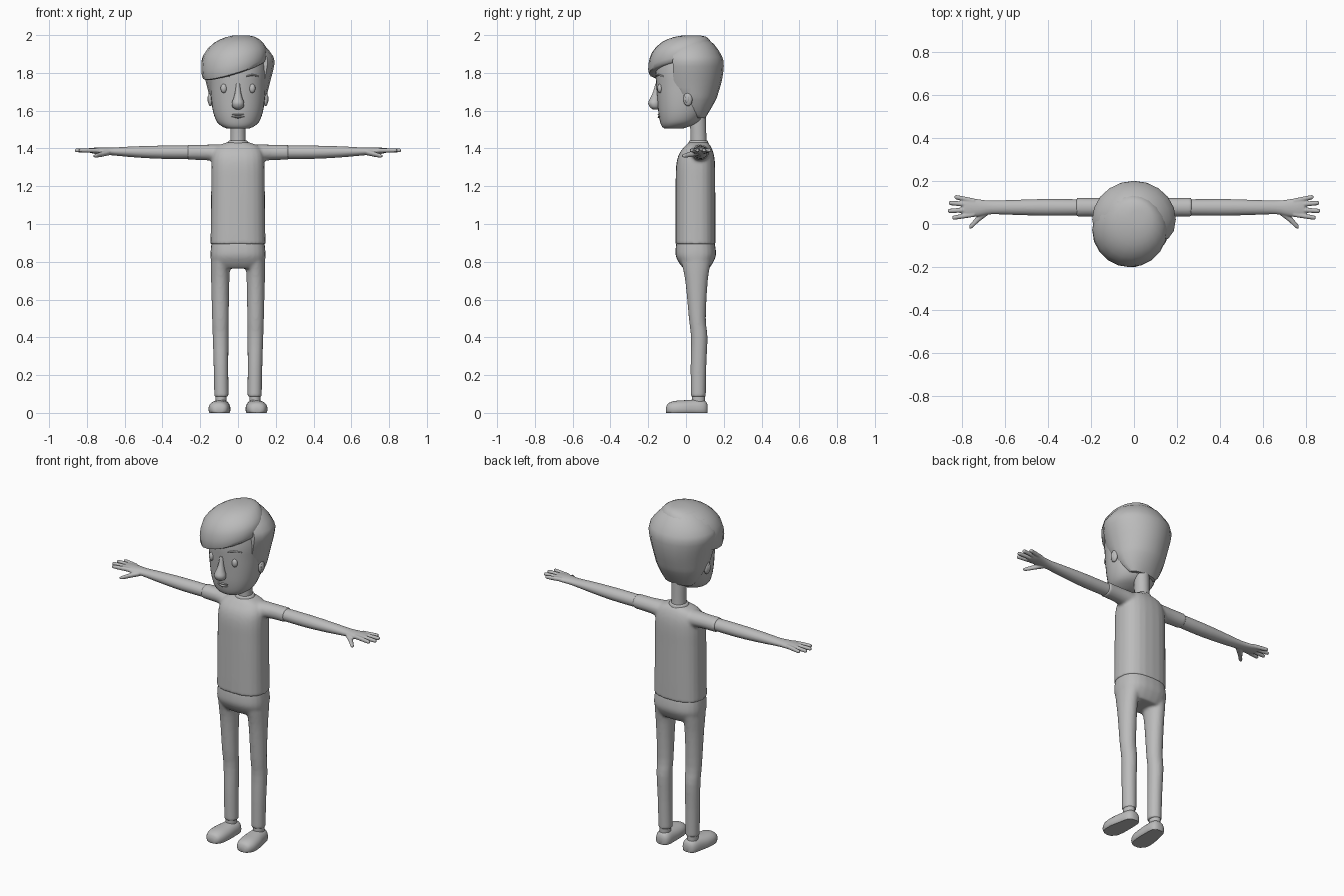
import bpy, bmesh, math

grey = bpy.data.materials.new("plain_grey")
grey.diffuse_color = (0.5, 0.5, 0.5, 1)


def spline(rings, steps):
    """Catmull-Rom refinement of a ring list."""
    out = []
    for i in range(len(rings) - 1):
        p0, p1, p2 = rings[max(i - 1, 0)], rings[i], rings[i + 1]
        p3 = rings[min(i + 2, len(rings) - 1)]
        for k in range(steps):
            t = k / steps
            out.append([0.5 * (2 * b + (c - a) * t + (2 * a - 5 * b + 4 * c - d) * t * t
                               + (3 * b - a - 3 * c + d) * t ** 3)
                        for a, b, c, d in zip(p0, p1, p2, p3)])
    return out + [list(rings[-1])]


def loft(bm, rings, axis="z", seg=24, power=2.0, steps=3, warp=None):
    """Skin rings (position, centre a, centre b, radius a, radius b, ...)."""
    loops = []
    for r in spline(rings, steps):
        loop = []
        for k in range(seg):
            ang = 2 * math.pi * k / seg
            c, s = math.cos(ang), math.sin(ang)
            u = r[1] + r[3] * math.copysign(abs(c) ** (2 / power), c)
            v = r[2] + r[4] * math.copysign(abs(s) ** (2 / power), s)
            co = {"z": (u, v, r[0]), "x": (r[0], u, v), "y": (u, r[0], v)}[axis]
            loop.append(bm.verts.new(warp(co, r) if warp else co))
        loops.append(loop)
    for a, b in zip(loops, loops[1:]):
        for k in range(seg):
            n = (k + 1) % seg
            bm.faces.new((a[k], a[n], b[n], b[k]))
    bm.faces.new(loops[0])
    bm.faces.new(loops[-1])


def ball(bm, centre, size):
    new = bmesh.ops.create_uvsphere(bm, u_segments=16, v_segments=10, radius=1)["verts"]
    bmesh.ops.scale(bm, vec=size, verts=new)
    bmesh.ops.translate(bm, vec=centre, verts=new)


def finish(name, bm, voxel=0, smooth=0):
    bmesh.ops.recalc_face_normals(bm, faces=bm.faces)
    me = bpy.data.meshes.new(name)
    bm.to_mesh(me)
    bm.free()
    me.shade_smooth()
    me.set_sharp_from_angle(angle=math.radians(45))
    me.materials.append(grey)
    ob = bpy.data.objects.new(name, me)
    bpy.context.collection.objects.link(ob)
    if voxel:  # fuse overlapping lofts into one skin with soft joins
        m = ob.modifiers.new("fuse", "REMESH")
        m.mode, m.voxel_size, m.use_smooth_shade = "VOXEL", voxel, True
        m = ob.modifiers.new("soften", "SMOOTH")
        m.factor, m.iterations = 0.5, smooth
    return ob


def flip(rings, s, idx):
    return [[v * s if i == idx else v for i, v in enumerate(r)] for r in rings]


# shirt: torso with both sleeves
bm = bmesh.new()
loft(bm, [(.893, 0, .05, .146, .106), (1.0, 0, .05, .144, .106), (1.2, 0, .05, .142, .105),
          (1.31, 0, .051, .141, .103), (1.37, 0, .055, .135, .092), (1.41, 0, .062, .112, .07),
          (1.432, 0, .065, .06, .05)], power=2.5, steps=4)
for s in (-1, 1):
    loft(bm, flip([(.04, .068, 1.37, .06, .05), (.12, .072, 1.376, .052, .045),
                   (.18, .077, 1.379, .044, .041), (.268, .078, 1.38, .044, .04)], s, 0), "x")
finish("shirt", bm, .008, 4)

# trousers: hips and two legs
bm = bmesh.new()
loft(bm, [(.91, 0, .05, .139, .1), (.87, 0, .051, .144, .106), (.83, 0, .052, .146, .106),
          (.79, 0, .053, .14, .087), (.765, 0, .055, .12, .068)], power=2.5)
for s in (-1, 1):
    loft(bm, flip([(.83, .078, .053, .066, .088), (.77, .092, .054, .052, .072),
                   (.68, .094, .056, .048, .058), (.5, .093, .06, .044, .045),
                   (.4, .092, .07, .042, .044), (.25, .09, .066, .039, .042),
                   (.085, .088, .065, .038, .04)], s, 1))
finish("trousers", bm, .008, 4)

for s in (-1, 1):
    side = "right" if s > 0 else "left"
    # ankle and flat-soled shoe
    bm = bmesh.new()
    loft(bm, flip([(.04, .09, .066, .03, .035), (.1, .09, .066, .03, .035)], s, 1), steps=1)
    finish(side + "_ankle", bm)
    bm = bmesh.new()
    loft(bm, flip([(-.106, .1, .014, .018, .012), (-.095, .1, .02, .04, .03),
                   (-.06, .1, .02, .055, .043), (-.01, .097, .02, .057, .047),
                   (.04, .092, .02, .051, .05), (.085, .088, .02, .045, .049),
                   (.107, .087, .02, .033, .038), (.115, .087, .02, .015, .018)], s, 1),
         "y", power=2.3, warp=lambda c, r: (c[0], c[1], max(c[2], 0)))
    finish(side + "_shoe", bm)

    # arm, palm, fingers and thumb
    bm = bmesh.new()
    loft(bm, flip([(.2, .077, 1.38, .037, .035), (.4, .077, 1.38, .039, .035),
                   (.55, .077, 1.382, .035, .029), (.66, .077, 1.384, .032, .021),
                   (.71, .075, 1.386, .038, .019), (.76, .076, 1.388, .045, .016),
                   (.79, .077, 1.39, .04, .011)], s, 0), "x")
    for y0, y1, x1 in ((.106, .124, .832), (.088, .097, .858), (.067, .061, .862), (.045, .03, .842)):
        loft(bm, flip([(.74, y0, 1.39, .012, .012), (x1 - .01, y1, 1.39, .0105, .0105),
                       (x1, y1, 1.39, .006, .006)], s, 0), "x", seg=12, steps=2)
    loft(bm, flip([(.68, .065, 1.38, .026, .016), (.72, .028, 1.37, .019, .014),
                   (.75, -.004, 1.362, .015, .011), (.764, -.013, 1.36, .008, .006)], s, 0),
         "x", seg=12)
    finish(side + "_arm", bm, .004, 2)

    # ear, eye and eyebrow
    bm = bmesh.new()
    ball(bm, (s * .146, .01, 1.66), (.014, .024, .036))
    ball(bm, (s * .156, .006, 1.662), (.006, .012, .02))
    finish(side + "_ear", bm)
    bm = bmesh.new()
    ball(bm, (s * .075, -.138, 1.718), (.017, .014, .024))
    finish(side + "_eye", bm)
    bm = bmesh.new()
    loft(bm, flip([(.045, -.155, 1.782, .006, .003), (.075, -.145, 1.789, .006, .005),
                   (.108, -.12, 1.782, .005, .003)], s, 0), "x", seg=8)
    finish(side + "_eyebrow", bm)

# neck and collar
bm = bmesh.new()
loft(bm, [(1.4, 0, .066, .044, .046), (1.45, 0, .066, .04, .042), (1.6, 0, .062, .041, .043)])
finish("neck", bm)
bm = bmesh.new()
loft(bm, [(1.415, 0, .065, .062, .056), (1.436, 0, .066, .053, .051), (1.442, 0, .066, .047, .047)])
finish("collar", bm)

# head: chin up to crown
bm = bmesh.new()
loft(bm, [(1.506, 0, -.065, .06, .05), (1.516, 0, -.055, .083, .072), (1.54, 0, -.035, .111, .102),
          (1.59, 0, -.022, .131, .124), (1.66, 0, -.015, .142, .137), (1.74, 0, -.006, .148, .152),
          (1.82, 0, .002, .152, .162), (1.9, 0, .0, .135, .14), (1.95, 0, 0, .08, .08)],
     seg=32, power=2.15)
finish("head", bm)

# nose and lips
bm = bmesh.new()
loft(bm, [(1.607, 0, -.162, .012, .014), (1.618, 0, -.165, .028, .026), (1.64, 0, -.168, .033, .032),
          (1.665, 0, -.164, .024, .026), (1.7, 0, -.157, .015, .017), (1.745, 0, -.152, .01, .01)],
     seg=16)
finish("nose", bm)
bm = bmesh.new()
for z, w, h in ((1.579, .064, .005), (1.566, .04, .006)):
    loft(bm, [(x * w, -.142 + .05 * (x * w / .064) ** 2 * .6, z + .004 * x * x, .008, h * (1.1 - abs(x)))
              for x in (-1, -.5, 0, .5, 1)], "x", seg=8)
finish("lips", bm)

# back hair: the front of each ring is cut off at its last value
bm = bmesh.new()
loft(bm, [(1.562, 0, .07, .085, .032, .05), (1.6, 0, .05, .118, .076, .035),
          (1.655, 0, .035, .145, .122, .01), (1.69, 0, .03, .155, .14, -.05),
          (1.76, 0, .025, .172, .165, -.066), (1.835, 0, .022, .191, .178, -.07),
          (1.885, 0, .022, .188, .17, -.07), (1.95, 0, .025, .135, .125, -.07),
          (1.985, 0, .035, .075, .07, -.03)],
     seg=20, steps=2, warp=lambda c, r: (c[0], max(c[1], r[5]), c[2]))
finish("back_hair", bm)

# fringe: swept lobe whose lower edge climbs to one side and to the back
bm = bmesh.new()
loft(bm, [(1.82, -.015, -.03, .145, .14, 1), (1.828, -.018, -.03, .167, .166, 1),
          (1.87, -.02, -.028, .174, .171, .8), (1.92, -.018, -.018, .165, .163, .45),
          (1.965, -.005, .0, .125, .13, .2), (1.99, .01, .02, .075, .085, .08),
          (1.999, .015, .03, .03, .035, 0)],
     seg=20, steps=2,
     warp=lambda c, r: (c[0], c[1], c[2] + r[5] * (.3 * c[0] + .13 * c[1])))
finish("fringe", bm)
